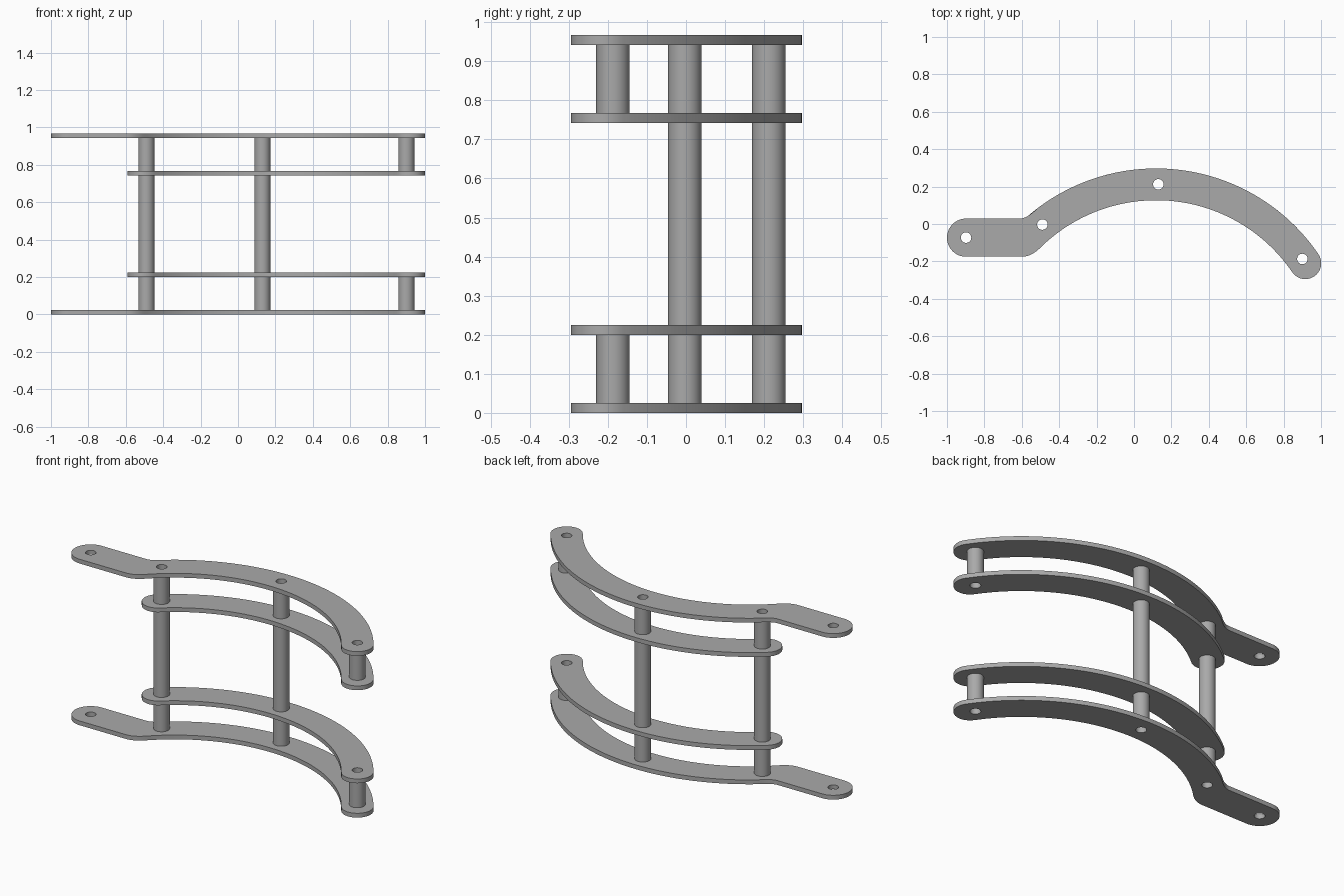
import bpy, bmesh
from math import sin, cos, radians, pi
from mathutils import Vector

cube = bpy.data.objects.get("Cube")
if cube:
    bpy.data.objects.remove(cube)

grey = bpy.data.materials.new("plain_grey")
grey.use_nodes = True
grey.diffuse_color = (0.4, 0.4, 0.4, 1)
grey.node_tree.nodes["Principled BSDF"].inputs["Base Color"].default_value = (0.4, 0.4, 0.4, 1)

CENTRE = Vector((0.118, -0.754))      # centre of the curved band
MID, HALF = 0.966, 0.085              # band radius and half width
START, END = 130.2, 34.3              # band end angles
HOLE, POST = 0.028, 0.043
THICK, TOP = 0.025, 0.967
LEVELS = [0, 0.2, TOP - 0.2 - THICK, TOP - THICK]
LEFT, MIDDLE, RIGHT, TAB = (-0.49, -0.003), (0.13, 0.212), (0.90, -0.187), (-0.898, -0.073)


def arc(c, r, a, b, n):
    """Points on a circle from angle a to angle b in degrees."""
    angles = [radians(a + (b - a) * i / n) for i in range(n + 1)]
    return [Vector((c[0] + r * cos(t), c[1] + r * sin(t))) for t in angles]


def blend(a, corner, b, n=8):
    """Rounded corner between two points."""
    a, corner, b = Vector(a), Vector(corner), Vector(b)
    ts = [i / n for i in range(n + 1)]
    return [a * (1 - t) ** 2 + corner * 2 * t * (1 - t) + b * t * t for t in ts]


def slab(name, loops, z, height):
    """Extrude closed outlines; inner outlines become holes."""
    cu = bpy.data.curves.new(name, "CURVE")
    cu.dimensions, cu.fill_mode, cu.extrude = "2D", "BOTH", height / 2
    for pts in loops:
        sp = cu.splines.new("POLY")
        sp.points.add(len(pts) - 1)
        for p, q in zip(sp.points, pts):
            p.co = (q[0], q[1], 0, 1)
        sp.use_cyclic_u = True
    ob = bpy.data.objects.new(name, cu)
    bpy.context.collection.objects.link(ob)
    ob.location.z = z + height / 2
    bpy.ops.object.select_all(action="DESELECT")
    ob.select_set(True)
    bpy.context.view_layer.objects.active = ob
    bpy.ops.object.convert(target="MESH")
    ob = bpy.context.object
    bm = bmesh.new()
    bm.from_mesh(ob.data)
    bmesh.ops.remove_doubles(bm, verts=bm.verts, dist=0.0001)
    bmesh.ops.recalc_face_normals(bm, faces=bm.faces)
    bm.to_mesh(ob.data)
    bm.free()
    ob.data.materials.clear()
    ob.data.materials.append(grey)
    bpy.ops.object.shade_smooth_by_angle(angle=radians(30))
    return ob


def circle(c, r):
    return arc(c, r, 0, 360, 40)[:-1]


# Outlines of the two plate shapes
def on_band(angle):
    return CENTRE + MID * Vector((cos(radians(angle)), sin(radians(angle))))


right_cap = arc(on_band(END), HALF, END, END - 180, 20)
short_outline = (arc(CENTRE, MID + HALF, START, END, 60)[:-1] + right_cap
                 + arc(CENTRE, MID - HALF, END, START, 60)[1:]
                 + arc(on_band(START), HALF, START + 180, START, 20)[1:-1])

outer = arc(CENTRE, MID + HALF, 127, END, 60)
inner = arc(CENTRE, MID - HALF, END, 134.5, 60)
tab_r = 0.102
y_top, y_low = TAB[1] + tab_r, TAB[1] - tab_r
long_outline = (outer[:-1] + right_cap + inner[1:-1]
                + blend(inner[-1], (-0.548, y_low), (-0.60, y_low))
                + arc(TAB, tab_r, 270, 90, 28)
                + blend((-0.61, y_top), (-0.572, y_top), outer[0])[:-1])

# Plates: long ones outside, short ones inside
band_holes = [circle(p, HOLE) for p in (LEFT, MIDDLE, RIGHT)]
names = ["bottom_long_plate", "lower_short_plate", "upper_short_plate", "top_long_plate"]
for name, z in zip(names, LEVELS):
    if "long" in name:
        slab(name, [long_outline, circle(TAB, HOLE)] + band_holes, z, THICK)
    else:
        slab(name, [short_outline] + band_holes, z, THICK)

# Hollow spacer posts between neighbouring plates
for gap, (lo, hi) in zip(("lower", "central", "upper"), zip(LEVELS, LEVELS[1:])):
    for side, p in (("left_end", LEFT), ("middle", MIDDLE), ("right_end", RIGHT)):
        if gap == "central" and side == "right_end":
            continue
        slab(f"{gap}_{side}_post", [circle(p, POST), circle(p, HOLE)], lo + THICK, hi - lo - THICK)
